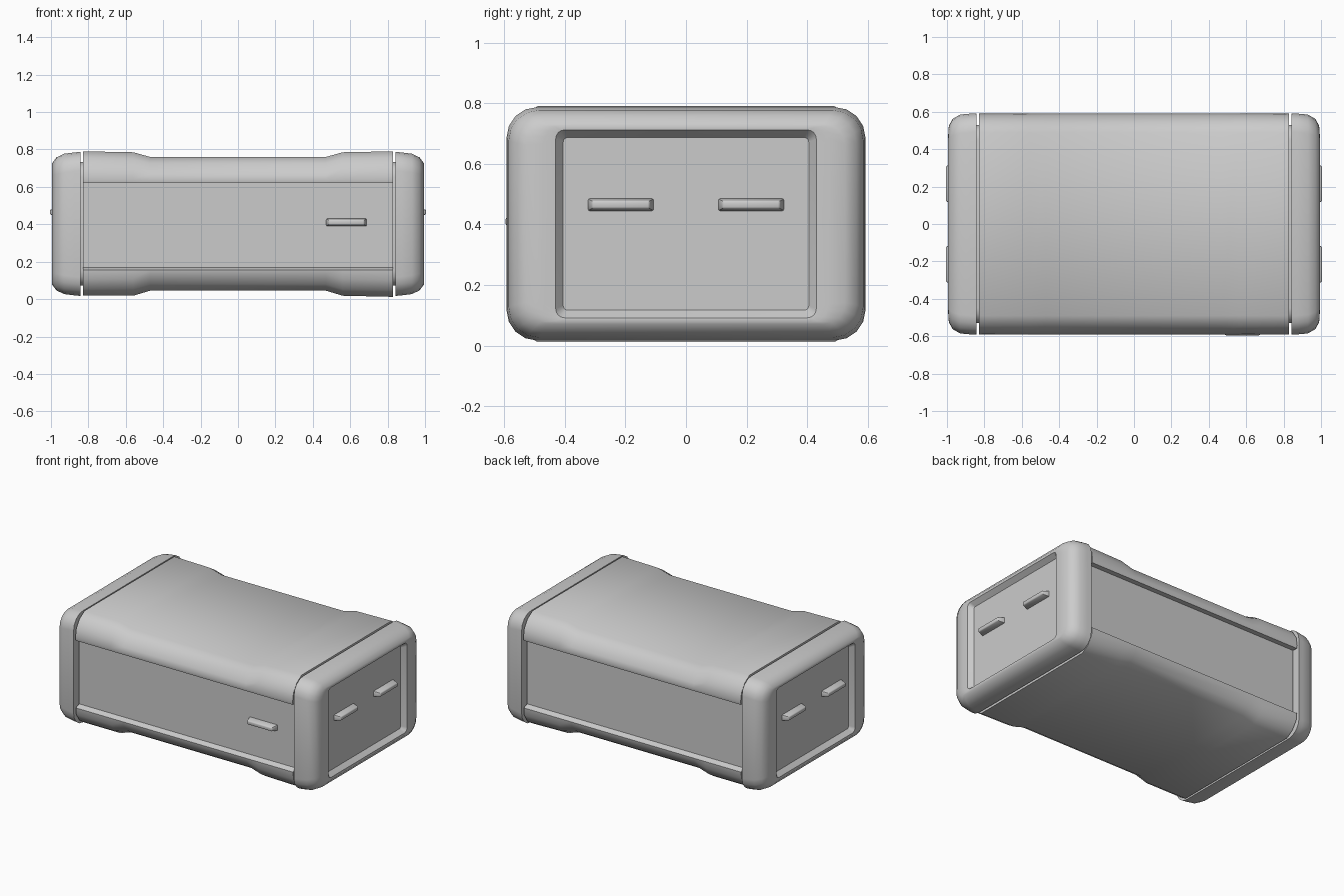
import bpy, bmesh, math

if "Cube" in bpy.data.objects:
    bpy.data.objects.remove(bpy.data.objects["Cube"])


def finish(name, bm, angle=40):
    bmesh.ops.recalc_face_normals(bm, faces=bm.faces)
    me = bpy.data.meshes.new(name)
    bm.to_mesh(me)
    bm.free()
    ob = bpy.data.objects.new(name, me)
    bpy.context.collection.objects.link(ob)
    bpy.ops.object.select_all(action='DESELECT')
    ob.select_set(True)
    bpy.context.view_layer.objects.active = ob
    bpy.ops.object.shade_smooth_by_angle(angle=math.radians(angle))
    return ob


def loft(name, sections, angle=40):
    """Join equal-length rings of points and close both ends."""
    bm = bmesh.new()
    rings = [[bm.verts.new(p) for p in s] for s in sections]
    n = len(rings[0])
    for a, b in zip(rings, rings[1:]):
        for i in range(n):
            j = (i + 1) % n
            bm.faces.new((a[i], a[j], b[j], b[i]))
    bm.faces.new(rings[0])
    bm.faces.new(rings[-1])
    return finish(name, bm, angle)


def body_ring(x, bot, top):
    # Right half of the section, with the recessed side panel
    half = [(0.49, top), (0.545, top - 0.035), (0.58, top - 0.09),
            (0.59, 0.64), (0.585, 0.62), (0.55, 0.62),
            (0.55, 0.17), (0.585, 0.155), (0.58, bot + 0.09),
            (0.545, bot + 0.035), (0.49, bot)]
    pts = half + [(-y, z) for y, z in reversed(half)]
    return [(x, y, z) for y, z in pts]


def rounded_ring(x, hy, hz, r, zc=0.402, seg=4):
    pts = []
    for k, (sy, sz) in enumerate([(1, 1), (-1, 1), (-1, -1), (1, -1)]):
        for i in range(seg + 1):
            a = math.pi / 2 * (k + i / seg)
            pts.append((x, sy * (hy - r) + r * math.cos(a),
                        zc + sz * (hz - r) + r * math.sin(a)))
    return pts


def handle(name, loc, length, along_x):
    # Slim faceted bar, flared at its base
    bm = bmesh.new()
    bmesh.ops.create_cube(bm, size=1)
    for v in bm.verts:
        outer = v.co.z > 0
        v.co.x *= length * (0.86 if outer else 1)
        v.co.y *= 0.026 if outer else 0.042
        v.co.z *= 0.05
    bmesh.ops.bevel(bm, geom=bm.edges[:], offset=0.006, segments=2,
                    affect='EDGES', profile=0.5)
    ob = finish(name, bm)
    ob.location = loc
    if along_x:
        ob.rotation_euler = (math.pi / 2, 0, 0)
    else:
        side = 1 if loc[0] > 0 else -1
        ob.rotation_euler = (math.pi / 2, 0, side * math.pi / 2)
    return ob


# Main case body: thicker collars at both ends, slimmer middle
loft("case_body", [body_ring(x, b, t) for x, b, t in [
    (-0.83, 0.018, 0.79), (-0.56, 0.018, 0.785), (-0.47, 0.045, 0.76),
    (0.47, 0.045, 0.76), (0.56, 0.018, 0.785), (0.83, 0.012, 0.79)]])

# Core visible in the narrow seams
loft("seam_core", [rounded_ring(x, 0.53, 0.33, 0.08) for x in (-0.86, 0.86)])

# End caps with rounded rim and recessed panel, plus two handles each
cap_profile = [(0.842, 0.592, 0.385, 0.10), (0.875, 0.59, 0.382, 0.10),
               (0.93, 0.585, 0.375, 0.10), (0.97, 0.562, 0.356, 0.09),
               (0.99, 0.525, 0.33, 0.07), (0.994, 0.47, 0.325, 0.06),
               (0.992, 0.43, 0.31, 0.03), (0.96, 0.405, 0.285, 0.015)]
for side, label in ((1, "right"), (-1, "left")):
    loft(label + "_end_cap", [rounded_ring(side * x, hy, hz, r)
                              for x, hy, hz, r in cap_profile])
    for y in (-0.215, 0.215):
        handle(label + "_end_handle", (side * 0.98, y, 0.465), 0.22, False)

# Latch bar on the front side
handle("front_side_latch", (0.58, -0.57, 0.41), 0.22, True)
